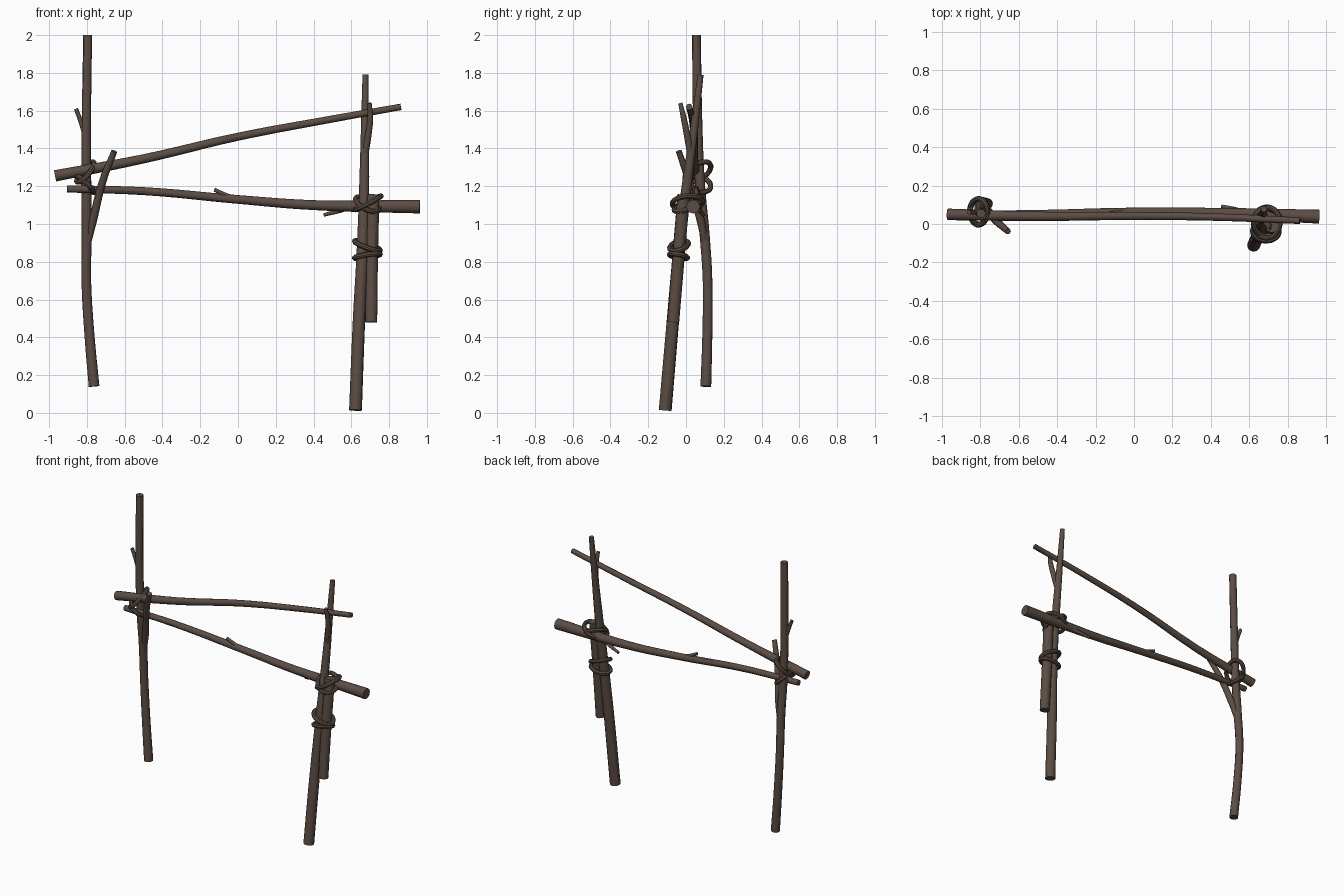
import bpy
from math import cos, sin, tau

bark = bpy.data.materials.new("dark_bark")
bark.diffuse_color = (0.105, 0.073, 0.057, 1)


def stick(name, pts, cyclic=False, res=6, bevel=4):
    """Round tapering stick through points (x, y, z, radius)."""
    cu = bpy.data.curves.new(name, 'CURVE')
    cu.dimensions = '3D'
    cu.bevel_depth = 1.0
    cu.bevel_resolution = bevel
    cu.resolution_u = res
    cu.use_fill_caps = True
    sp = cu.splines.new('BEZIER')
    sp.bezier_points.add(len(pts) - 1)
    for bp, (x, y, z, r) in zip(sp.bezier_points, pts):
        bp.co = (x, y, z)
        bp.radius = r
        bp.handle_left_type = bp.handle_right_type = 'AUTO'
    sp.use_cyclic_u = cyclic
    ob = bpy.data.objects.new(name, cu)
    bpy.context.collection.objects.link(ob)
    bpy.ops.object.select_all(action='DESELECT')
    bpy.context.view_layer.objects.active = ob
    ob.select_set(True)
    bpy.ops.object.convert(target='MESH')
    ob = bpy.context.object
    ob.name = name
    ob.data.materials.clear()
    ob.data.materials.append(bark)
    bpy.ops.object.shade_smooth_by_angle()
    return ob


def loop(name, c, rx, ry, tilt_x, tilt_y=0.0, r=0.014, n=10):
    """Closed vine loop around c, tilted along x and y."""
    pts = []
    for i in range(n):
        a = tau * i / n
        pts.append((c[0] + rx * cos(a), c[1] + ry * sin(a),
                    c[2] + tilt_x * cos(a) + tilt_y * sin(a), r))
    stick(name, pts, True, 3, 2)


# Left post with its forked branch and stub
stick("left_post", [(-0.762, 0.105, 0.14, .029), (-0.787, 0.113, 0.42, .027),
                    (-0.803, 0.114, 0.70, .026), (-0.801, 0.098, 0.95, .027),
                    (-0.803, 0.075, 1.20, .027), (-0.803, 0.063, 1.50, .025),
                    (-0.796, 0.055, 2.00, .024)])
stick("left_fork_branch", [(-0.795, 0.100, 0.90, .018), (-0.765, 0.075, 1.03, .022),
                           (-0.715, 0.015, 1.23, .020), (-0.655, -0.038, 1.385, .016)])
stick("left_stub", [(-0.808, 0.065, 1.46, .014), (-0.828, 0.062, 1.53, .013),
                    (-0.858, 0.060, 1.61, .011)])

# Right post, its fork branch and the splint stick tied beside it
stick("right_post", [(0.622, -0.110, 0.014, .034), (0.640, -0.070, 0.48, .033),
                     (0.660, -0.035, 0.88, .031), (0.669, 0.010, 1.25, .026),
                     (0.672, 0.045, 1.52, .021), (0.675, 0.077, 1.79, .016)])
stick("right_fork_branch", [(0.672, 0.025, 1.36, .018), (0.688, 0.008, 1.46, .018),
                            (0.700, -0.012, 1.56, .016), (0.697, -0.030, 1.64, .011)])
stick("splint_stick", [(0.705, -0.068, 0.48, .032), (0.708, -0.042, 0.80, .033),
                       (0.716, -0.012, 1.155, .033)])

# Rails and the twigs on the lower one
stick("upper_rail", [(-0.968, 0.050, 1.255, .030), (-0.50, 0.040, 1.345, .024),
                     (0.00, 0.042, 1.462, .021), (0.45, 0.035, 1.547, .019),
                     (0.862, 0.017, 1.620, .017)])
stick("lower_rail", [(-0.905, 0.050, 1.186, .019), (-0.50, 0.052, 1.174, .021),
                     (0.00, 0.062, 1.130, .023), (0.40, 0.058, 1.100, .026),
                     (0.963, 0.038, 1.092, .036)])
stick("rail_twig_upper", [(-0.02, 0.060, 1.135, .013), (-0.07, 0.058, 1.155, .012),
                          (-0.125, 0.055, 1.182, .010)])
stick("rail_twig_lower", [(0.60, 0.055, 1.09, .013), (0.53, 0.075, 1.068, .012),
                          (0.455, 0.092, 1.048, .009)])

# Vine lashings
loop("left_lashing_a", (-0.808, 0.063, 1.275), 0.046, 0.068, 0.045, 0.03)
loop("left_lashing_b", (-0.806, 0.065, 1.210), 0.044, 0.066, -0.042, -0.01)
loop("right_lashing_a", (0.690, 0.008, 1.112), 0.068, 0.080, 0.036, 0.005)
loop("right_lashing_b", (0.685, 0.010, 1.105), 0.062, 0.072, -0.025, 0.03)
loop("splint_lashing_a", (0.685, -0.037, 0.885), 0.068, 0.049, -0.024, 0.012)
loop("splint_lashing_b", (0.685, -0.040, 0.830), 0.068, 0.047, 0.010, -0.008)
